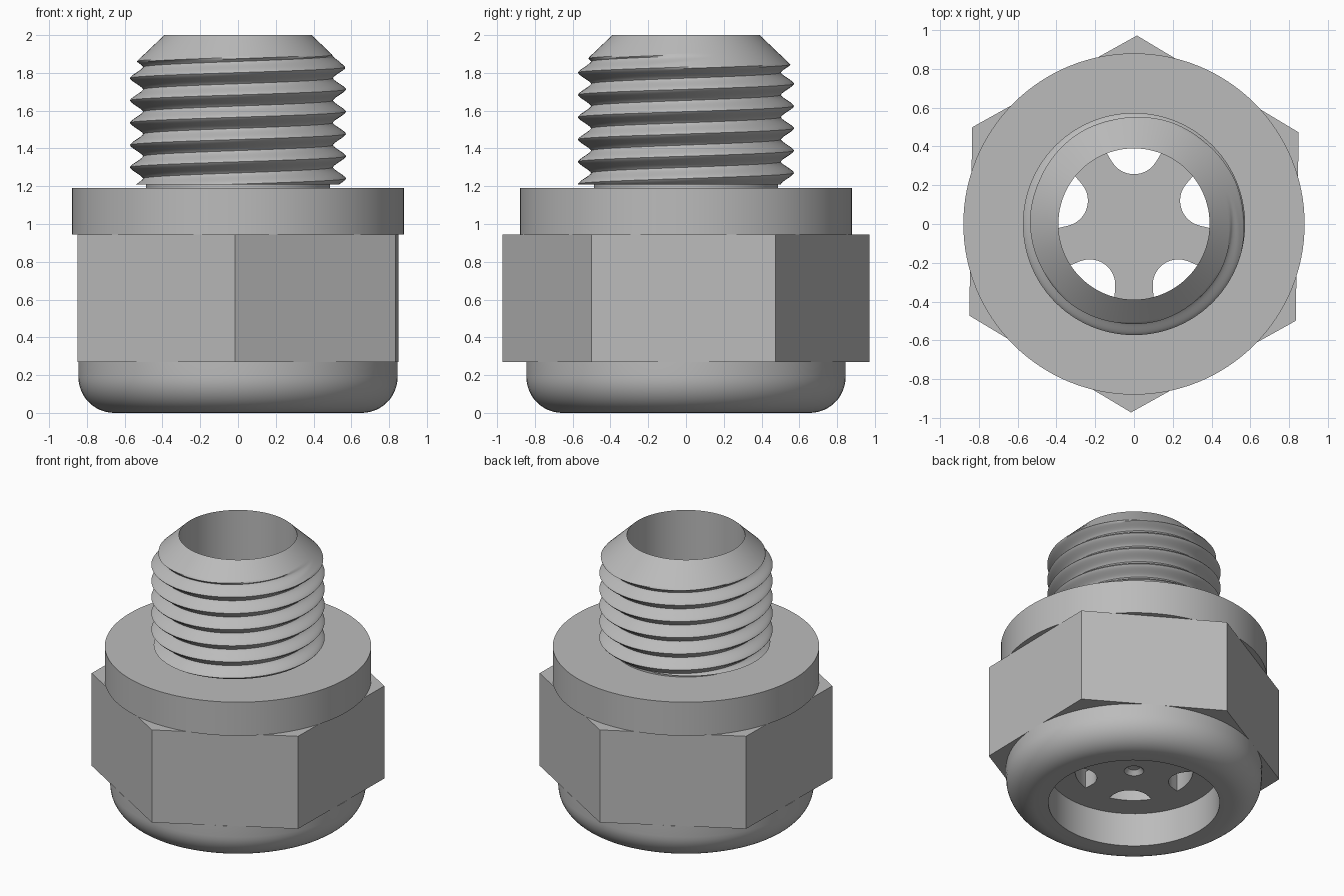
import bpy, bmesh, math

if "Cube" in bpy.data.objects:
    bpy.data.objects.remove(bpy.data.objects["Cube"], do_unlink=True)

TAU = 2 * math.pi
BORE = 0.39

grey = bpy.data.materials.new("plain grey")
grey.use_nodes = True
colour = (0.5, 0.5, 0.5, 1)
grey.diffuse_color = colour
grey.node_tree.nodes["Principled BSDF"].inputs["Base Color"].default_value = colour


def finish(name, bm, angle=30):
    """Weld, orient, shade and link one part."""
    bmesh.ops.remove_doubles(bm, verts=bm.verts, dist=1e-5)
    bmesh.ops.recalc_face_normals(bm, faces=bm.faces)
    mesh = bpy.data.meshes.new(name)
    bm.to_mesh(mesh)
    bm.free()
    mesh.materials.append(grey)
    ob = bpy.data.objects.new(name, mesh)
    bpy.context.collection.objects.link(ob)
    bpy.ops.object.select_all(action='DESELECT')
    ob.select_set(True)
    bpy.context.view_layer.objects.active = ob
    bpy.ops.object.shade_smooth_by_angle(angle=math.radians(angle))
    return ob


def lathe(name, profile, segs=96, turn=0.0, closed=True, rim=None):
    """Revolve (radius, z) points; rim(angle) replaces the bore radius."""
    bm = bmesh.new()
    cols = []
    for i in range(segs):
        a = turn + TAU * i / segs
        col = []
        for r, z in profile:
            if rim and r == BORE:
                r = rim(a)
            col.append(bm.verts.new((r * math.cos(a), r * math.sin(a), z)))
        cols.append(col)
    n = len(profile)
    for i in range(segs):
        c, d = cols[i], cols[(i + 1) % segs]
        for j in range(n if closed else n - 1):
            k = (j + 1) % n
            bm.faces.new((c[j], d[j], d[k], c[k]))
    return finish(name, bm)


# Rounded cap with a wide socket underneath
fillet = [(0.655 + 0.19 * math.sin(t), 0.19 - 0.19 * math.cos(t))
          for t in [math.pi / 2 * k / 12 for k in range(13)]]
lathe("rounded_cap", [(BORE, 0.27), (BORE, 0.245), (0.566, 0.245), (0.566, 0)]
      + fillet + [(0.845, 0.27)])

# Hexagonal wrench body, turned very slightly
lathe("hex_body", [(0.8, 0.27), (0.972, 0.27), (0.972, 0.945), (0.8, 0.945)],
      segs=6, turn=math.radians(29.1))

# Round flange
lathe("flange", [(0.45, 0.945), (0.88, 0.945), (0.88, 1.19), (0.45, 1.19)], segs=128)

# Inner sleeve that forms the bore and the neck under the thread
lathe("bore_sleeve", [(BORE, 0.27), (0.487, 0.27), (0.487, 1.895),
                      (0.395, 1.985), (BORE, 2.0)])

# Right-handed thread, clipped by the tapered nose
PITCH, CREST_Z, BOTTOM, TOP = 0.118, 1.831, 1.21, 2.0
SEGS, STEPS, TURNS = 96, 16, 9


def thread_radius(z, a):
    phase = (z - CREST_Z - PITCH * a / TAU) / PITCH
    t = 2 * abs(phase - round(phase))            # 0 at crest, 1 at root
    t = 0.45 * t + 0.55 * t * t * (3 - 2 * t)
    return min(0.573 - 0.071 * t, BORE + 1.05 * (TOP - z))


bm = bmesh.new()
cols = []
start = CREST_Z - 7 * PITCH
for i in range(SEGS):
    a = TAU * i / SEGS
    col = []
    for j in range(STEPS * TURNS + 1):
        z = start + PITCH * (j / STEPS + a / TAU)
        z = max(BOTTOM, min(TOP, z))
        r = thread_radius(z, a)
        col.append(bm.verts.new((r * math.cos(a), r * math.sin(a), z)))
    cols.append(col)
for i in range(SEGS):
    last = i == SEGS - 1
    shift = STEPS if last else 0                 # one pitch up at the seam
    c, d = cols[i], cols[(i + 1) % SEGS]
    for j in range(STEPS * TURNS - shift):
        quad = (c[j], d[j + shift], d[j + 1 + shift], c[j + 1])
        if max(v.co.z for v in quad) - min(v.co.z for v in quad) > 1e-6:
            bm.faces.new(quad)
bmesh.ops.remove_doubles(bm, verts=bm.verts, dist=1e-5)
bmesh.ops.dissolve_degenerate(bm, edges=bm.edges, dist=1e-5)
bmesh.ops.delete(bm, geom=[v for v in bm.verts if not v.link_faces], context='VERTS')
# Close the underside of the thread against the neck
edge = [e for e in bm.edges if e.is_boundary and all(v.co.z < BOTTOM + 1e-4 for v in e.verts)]
for g in bmesh.ops.extrude_edge_only(bm, edges=edge)["geom"]:
    if isinstance(g, bmesh.types.BMVert):
        s = 0.48 / g.co.xy.length
        g.co.x *= s
        g.co.y *= s
finish("thread", bm, 40)


# Strainer disc with five scalloped openings and a central dimple
def scallop(a, reach=BORE, hole=0.133):
    step = TAU / 5
    d = (a - math.pi / 2 + step / 2) % step - step / 2
    side = reach * math.sin(d)
    if abs(side) >= hole:
        return reach
    return reach * math.cos(d) - math.sqrt(hole * hole - side * side)


lathe("strainer_disc", [(0, 0.285), (0.04, 0.275), (0.065, 0.245), (BORE, 0.245),
                        (BORE, 0.37), (0, 0.37)], segs=240, closed=False, rim=scallop)
